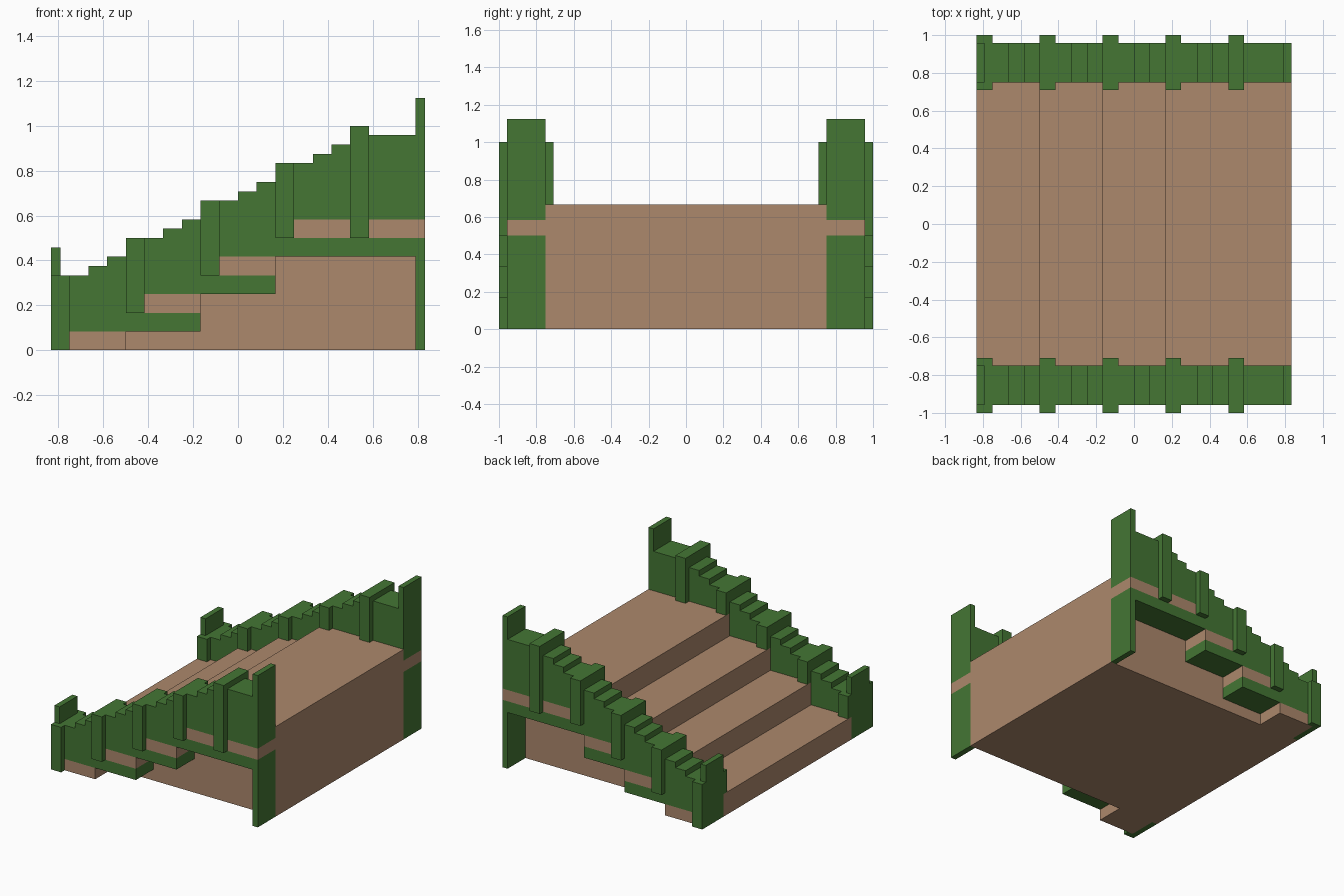
import bpy, bmesh

cube = bpy.data.objects.get("Cube")
if cube:
    bpy.data.objects.remove(cube, do_unlink=True)

U = 1 / 24  # one modelling unit


def material(name, rgb):
    m = bpy.data.materials.new(name)
    m.use_nodes = True
    m.diffuse_color = (*rgb, 1)
    bsdf = next(n for n in m.node_tree.nodes if n.type == 'BSDF_PRINCIPLED')
    bsdf.inputs["Base Color"].default_value = (*rgb, 1)
    return m


TAN = material("tan_wood", (0.413, 0.246, 0.150))
GREEN = material("hedge_green", (0.058, 0.181, 0.034))


def extrude(name, profile, y0, y1, mat):
    """Extrude an x-z outline from y0 to y1 (all in units)."""
    bm = bmesh.new()
    face = bm.faces.new([bm.verts.new((x * U, y0 * U, z * U)) for x, z in profile])
    new = bmesh.ops.extrude_face_region(bm, geom=[face])["geom"]
    verts = [g for g in new if isinstance(g, bmesh.types.BMVert)]
    bmesh.ops.translate(bm, verts=verts, vec=(0, (y1 - y0) * U, 0))
    bmesh.ops.recalc_face_normals(bm, faces=bm.faces)
    mesh = bpy.data.meshes.new(name)
    bm.to_mesh(mesh)
    bm.free()
    mesh.materials.append(mat)
    ob = bpy.data.objects.new(name, mesh)
    bpy.context.collection.objects.link(ob)
    return ob


def box(name, x0, x1, y0, y1, z0, z1, mat):
    return extrude(name, [(x0, z0), (x1, z0), (x1, z1), (x0, z1)], y0, y1, mat)


# Solid staircase between the two side walls
extrude("stair_body", [(-20, 0), (20, 0), (20, 16), (4, 16), (4, 12), (-4, 12),
                       (-4, 8), (-12, 8), (-12, 4), (-20, 4)], -18, 18, TAN)

# Side wall outline: underside brackets and end plates, then the stepped top
wall = [(-20, 0), (-19, 0), (-19, 2), (-4, 2), (-4, 4), (-12, 4), (-12, 6),
        (4, 6), (4, 8), (-4, 8), (-4, 10), (19, 10), (19, 0), (20, 0), (20, 12),
        (4, 12), (4, 14), (20, 14), (20, 27), (19, 27), (19, 23), (12, 23)]
for x, z in ((4, 20), (-4, 16), (-12, 12), (-20, 8)):
    # each flight: two short steps, then a long one, going down
    wall += [(x + 8, z + 2), (x + 6, z + 2), (x + 6, z + 1), (x + 4, z + 1), (x + 4, z)]
    wall.append((x, z) if x > -20 else (-19, z))
wall += [(-19, 11), (-20, 11)]

# Ledges (x0, x1, z0) that show through the wall, and posts (x, base, top)
ledges = [(-19, -12, 0), (-12, -4, 4), (-4, 4, 8), (4, 20, 12)]
posts = [(-20, 0, 8), (-12, 4, 12), (-4, 8, 16), (4, 12, 20), (12, 12, 24)]

for side, s in (("front", -1), ("back", 1)):
    extrude(f"{side}_wall", wall, 18 * s, 23 * s, GREEN)
    for i, (x0, x1, z) in enumerate(ledges, 1):
        box(f"{side}_ledge_{i}", x0, x1, 18 * s, 23 * s, z, z + 2, TAN)
    for i, (x, z0, z1) in enumerate(posts, 1):
        box(f"{side}_post_outer_{i}", x, x + 2, 23 * s, 24 * s, z0, z1, GREEN)
        box(f"{side}_post_inner_{i}", x, x + 2, 17 * s, 23 * s, z0 + 4, z1, GREEN)
